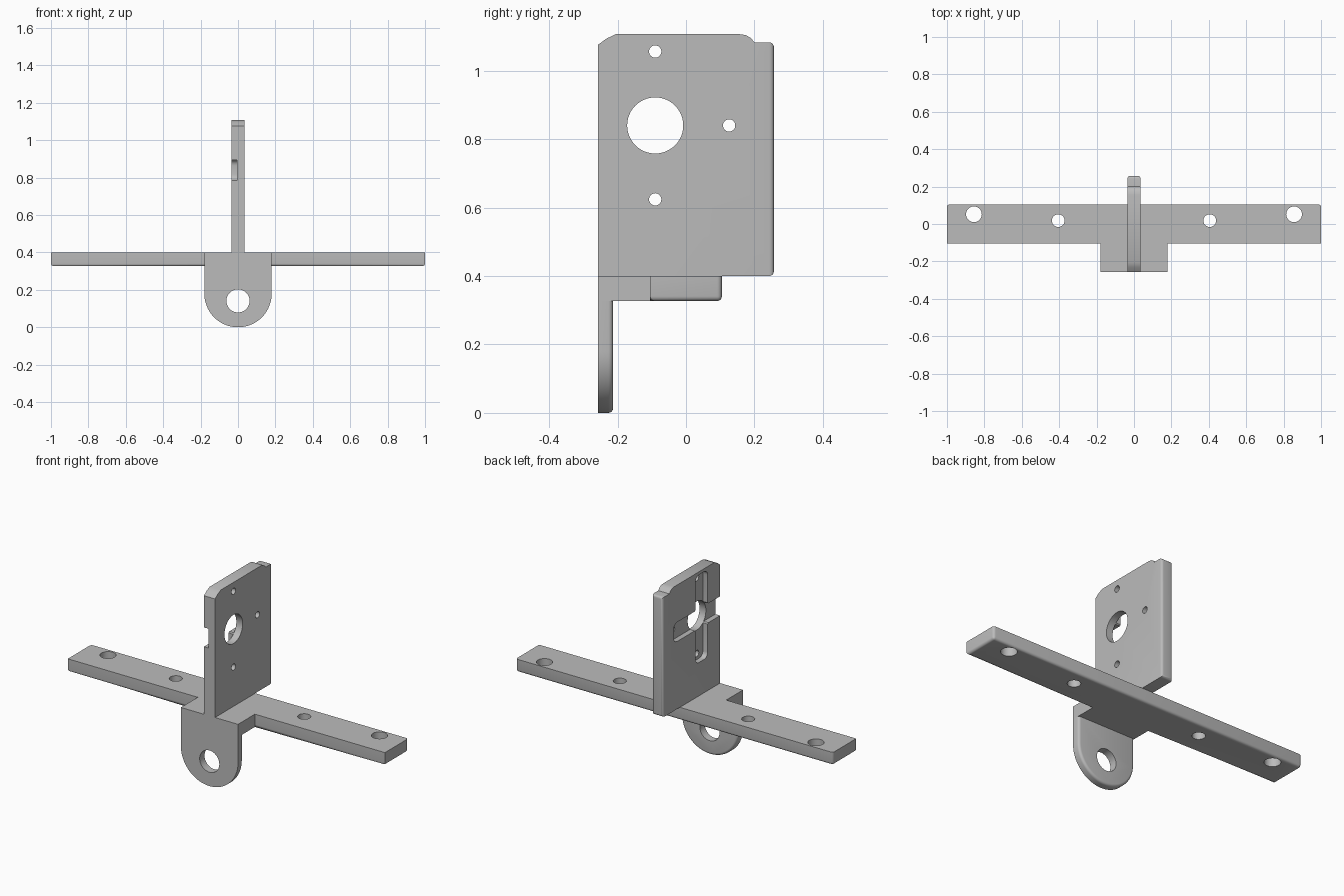
import bpy
import bmesh
from math import cos, sin, pi, radians

start = bpy.data.objects.get("Cube")
if start:
    bpy.data.objects.remove(start, do_unlink=True)

# One plain grey for the whole bracket
grey = bpy.data.materials.new("plain grey")
grey.use_nodes = True
grey.diffuse_color = (0.5, 0.5, 0.5, 1)
grey.node_tree.nodes["Principled BSDF"].inputs["Base Color"].default_value = (0.5, 0.5, 0.5, 1)

# How a 2D outline point and a depth become a 3D point for each extrusion axis
PLACE = {
    "X": lambda u, v, d: (d, u, v),
    "Y": lambda u, v, d: (u, d, v),
    "Z": lambda u, v, d: (u, v, d),
}


def prism(name, outline, axis, near, far, rounded=None, radius=0.014):
    """Extrude an outline along an axis and fillet the edges chosen by a rule."""
    bm = bmesh.new()
    place = PLACE[axis]
    low = [bm.verts.new(place(u, v, near)) for u, v in outline]
    high = [bm.verts.new(place(u, v, far)) for u, v in outline]
    bm.faces.new(low)
    bm.faces.new(high)
    for i in range(len(low)):
        j = (i + 1) % len(low)
        bm.faces.new((low[i], low[j], high[j], high[i]))
    bmesh.ops.recalc_face_normals(bm, faces=bm.faces[:])
    if rounded:
        edges = [e for e in bm.edges if rounded(e.verts[0].co, e.verts[1].co)]
        bmesh.ops.bevel(bm, geom=edges, offset=radius, segments=4, profile=0.5,
                        affect="EDGES", clamp_overlap=True)
    mesh = bpy.data.meshes.new(name)
    bm.to_mesh(mesh)
    bm.free()
    mesh.materials.append(grey)
    obj = bpy.data.objects.new(name, mesh)
    bpy.context.collection.objects.link(obj)
    return obj


def arc(u, v, r, begin=0.0, end=2 * pi, steps=48, closed=True):
    count = steps if closed else steps + 1
    return [(u + r * cos(begin + (end - begin) * i / steps),
             v + r * sin(begin + (end - begin) * i / steps)) for i in range(count)]


def rectangle(u0, u1, v0, v1):
    return [(u0, v0), (u1, v0), (u1, v1), (u0, v1)]


def cut(obj, cutters):
    """Subtract the cutters, remove them and finish the shading."""
    bpy.ops.object.select_all(action="DESELECT")
    bpy.context.view_layer.objects.active = obj
    obj.select_set(True)
    for cutter in cutters:
        cutter.hide_render = True
        mod = obj.modifiers.new("cut", "BOOLEAN")
        mod.operation = "DIFFERENCE"
        mod.solver = "EXACT"
        mod.object = cutter
        bpy.ops.object.modifier_apply(modifier=mod.name)
        bpy.data.objects.remove(cutter, do_unlink=True)
    bpy.ops.object.shade_smooth_by_angle(angle=radians(35))


def near(a, b):
    return abs(a - b) < 0.001


FRONT, BACK = -0.257, 0.257
BAR_Y, TAB_X = 0.105, 0.18
BAR_LOW, BAR_TOP = 0.327, 0.4

# Crossbar with the short block reaching forward
half = [(1, BAR_Y), (1, -BAR_Y), (TAB_X, -BAR_Y), (TAB_X, FRONT)]
outline = half + [(-x, y) for x, y in reversed(half)]


def bar_edges(a, b):
    bottom = near(a.z, BAR_LOW) and near(b.z, BAR_LOW) and min(a.y, b.y) > -BAR_Y - 0.01
    corner = near(a.y, BAR_Y) and near(b.y, BAR_Y) and not near(a.z, b.z)
    return bottom or corner


crossbar = prism("crossbar", outline, "Z", BAR_LOW, BAR_TOP, bar_edges)
holes = []
for side in (-1, 1):
    for x, y, r in ((0.856, 0.052, 0.042), (0.405, 0.018, 0.034)):
        holes.append(prism("hole_cutter", arc(side * x, y, r), "Z", 0.2, 0.6))
cut(crossbar, holes)

# Hanging tab with a round lower end
TAB_BACK = -0.213
outline = [(TAB_X, BAR_LOW)]
outline += arc(0, TAB_X, TAB_X, 0, -pi, 40, closed=False)
outline += [(-TAB_X, BAR_LOW)]
tab = prism("hanging_tab", outline, "Y", FRONT, TAB_BACK,
            lambda a, b: near(a.y, TAB_BACK) and near(b.y, TAB_BACK)
            and not (near(a.z, BAR_LOW) and near(b.z, BAR_LOW)))
cut(tab, [prism("hole_cutter", arc(0, 0.141, 0.062), "Y", -0.4, 0)])

# Upright plate with a clipped front corner and a stepped back corner
PLATE_X = 0.035
outline = [(FRONT, BAR_TOP), (BACK, BAR_TOP), (BACK, 1.083), (0.2, 1.083),
           (0.19, 1.095), (0.175, 1.104), (0.155, 1.107),
           (-0.205, 1.107), (-0.232, 1.094), (FRONT, 1.076)]
plate = prism("upright_plate", outline, "X", -PLATE_X, PLATE_X,
              lambda a, b: near(a.y, BACK) and near(b.y, BACK))

# Cross-shaped recess on the right face, running out through the front edge
HOLE_Y, HOLE_Z = -0.09, 0.84
ARM, REACH, SPACING = 0.055, 0.25, 0.216


def depth_edges(a, b):
    return not near(a.x, b.x)


cutters = [
    prism("recess_cutter", rectangle(HOLE_Y - ARM, HOLE_Y + ARM, HOLE_Z - REACH, HOLE_Z + REACH),
          "X", -0.1, -0.005, depth_edges, 0.03),
    prism("recess_cutter", rectangle(-0.4, HOLE_Y + REACH, HOLE_Z - ARM, HOLE_Z + ARM),
          "X", -0.1, -0.005, depth_edges, 0.03),
    prism("hole_cutter", arc(HOLE_Y, HOLE_Z, 0.082), "X", -0.2, 0.2),
]
for dy, dz in ((SPACING, 0), (0, SPACING), (0, -SPACING)):
    cutters.append(prism("hole_cutter", arc(HOLE_Y + dy, HOLE_Z + dz, 0.018, steps=24),
                         "X", -0.2, 0.2))
cut(plate, cutters)
